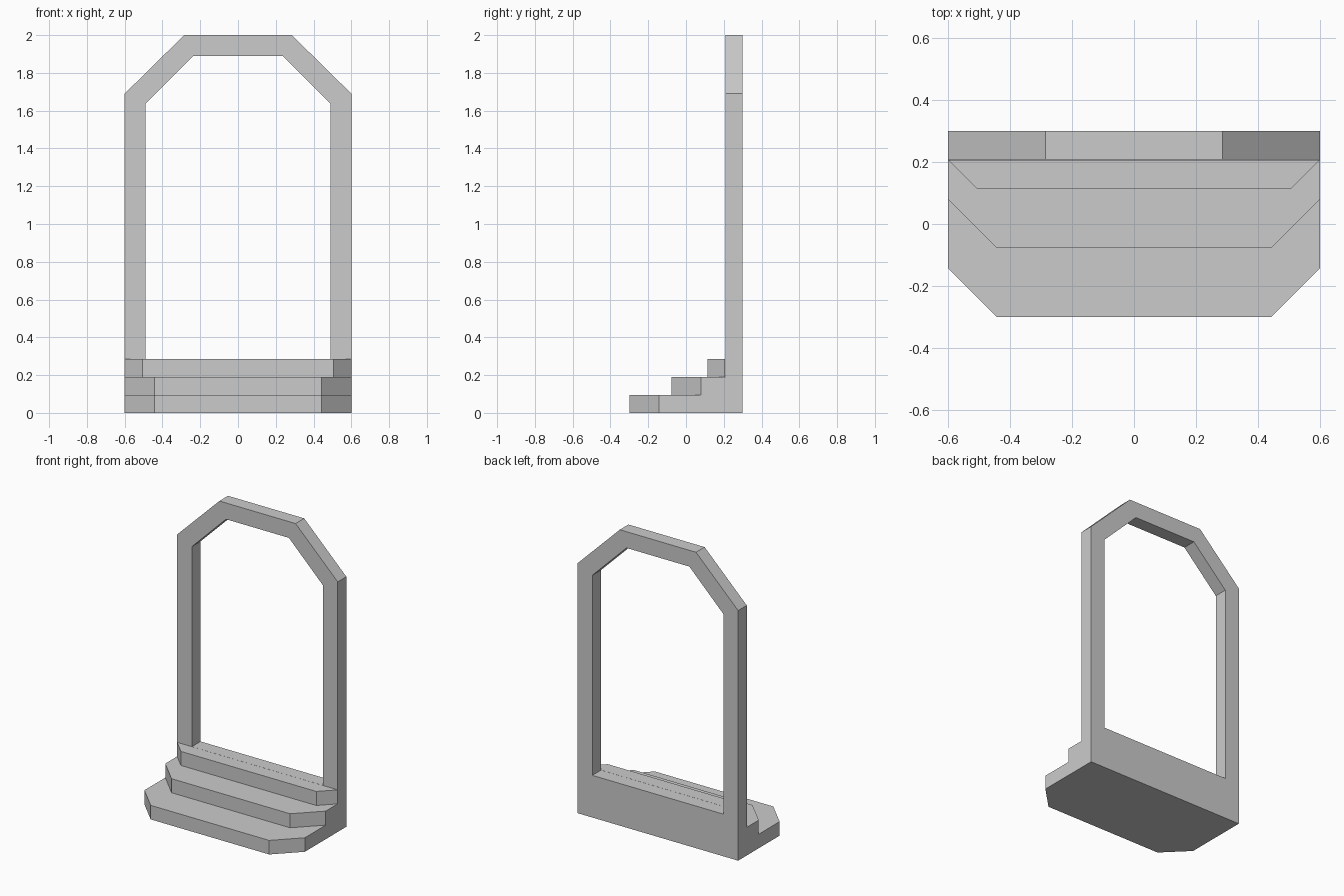
import bpy
import bmesh
from mathutils import Vector

cube = bpy.data.objects.get("Cube")
if cube:
    bpy.data.objects.remove(cube, do_unlink=True)

stone = bpy.data.materials.new("grey_stone")
stone.use_nodes = True
GREY = (0.6, 0.6, 0.6, 1)
stone.diffuse_color = GREY
stone.node_tree.nodes["Principled BSDF"].inputs["Base Color"].default_value = GREY

HALF = 0.6             # half width of the whole model
BACK, FACE = 0.3, 0.208  # back and front of the arch
RISE = 0.095           # height of one step


def finish(name, bm):
    bmesh.ops.recalc_face_normals(bm, faces=bm.faces)
    mesh = bpy.data.meshes.new(name)
    bm.to_mesh(mesh)
    bm.free()
    mesh.materials.append(stone)
    obj = bpy.data.objects.new(name, mesh)
    bpy.context.collection.objects.link(obj)


def extrude(bm, faces, offset):
    result = bmesh.ops.extrude_face_region(bm, geom=faces)
    verts = [v for v in result["geom"] if isinstance(v, bmesh.types.BMVert)]
    bmesh.ops.translate(bm, verts=verts, vec=Vector(offset))


def mirrored(half):
    """Complete a right-to-left symmetric outline from its +x half."""
    return half + [(-x, h) for x, h in reversed(half)]


# Arch frame: ring between outer and inner outlines, sill at the bottom
outer = mirrored([(HALF, 0), (HALF, 1.69), (0.285, 2.0)])
inner = mirrored([(0.49, 3 * RISE), (0.49, 1.637), (0.235, 1.89)])
bm = bmesh.new()
out_v = [bm.verts.new((x, FACE, z)) for x, z in outer]
in_v = [bm.verts.new((x, FACE, z)) for x, z in inner]
count = len(out_v)
ring = []
for i in range(count):
    j = (i + 1) % count
    ring.append(bm.faces.new((out_v[i], out_v[j], in_v[j], in_v[i])))
extrude(bm, ring, (0, BACK - FACE, 0))
bmesh.ops.dissolve_limit(bm, angle_limit=0.01, verts=bm.verts, edges=bm.edges)
finish("arch_frame", bm)

# Steps: chamfered slabs stacked against the arch (front edge, chamfer size)
steps = {
    "bottom_step": (-0.3, 0.157),
    "middle_step": (-0.077, 0.157),
    "top_step": (0.113, 0.094),
}
for level, (name, (front, cut)) in enumerate(steps.items()):
    half = [(HALF, FACE), (HALF, front + cut), (HALF - cut, front)]
    bm = bmesh.new()
    slab = bm.faces.new([bm.verts.new((x, y, level * RISE)) for x, y in mirrored(half)])
    extrude(bm, [slab], (0, 0, RISE))
    bmesh.ops.remove_doubles(bm, verts=bm.verts, dist=0.002)
    finish(name, bm)
